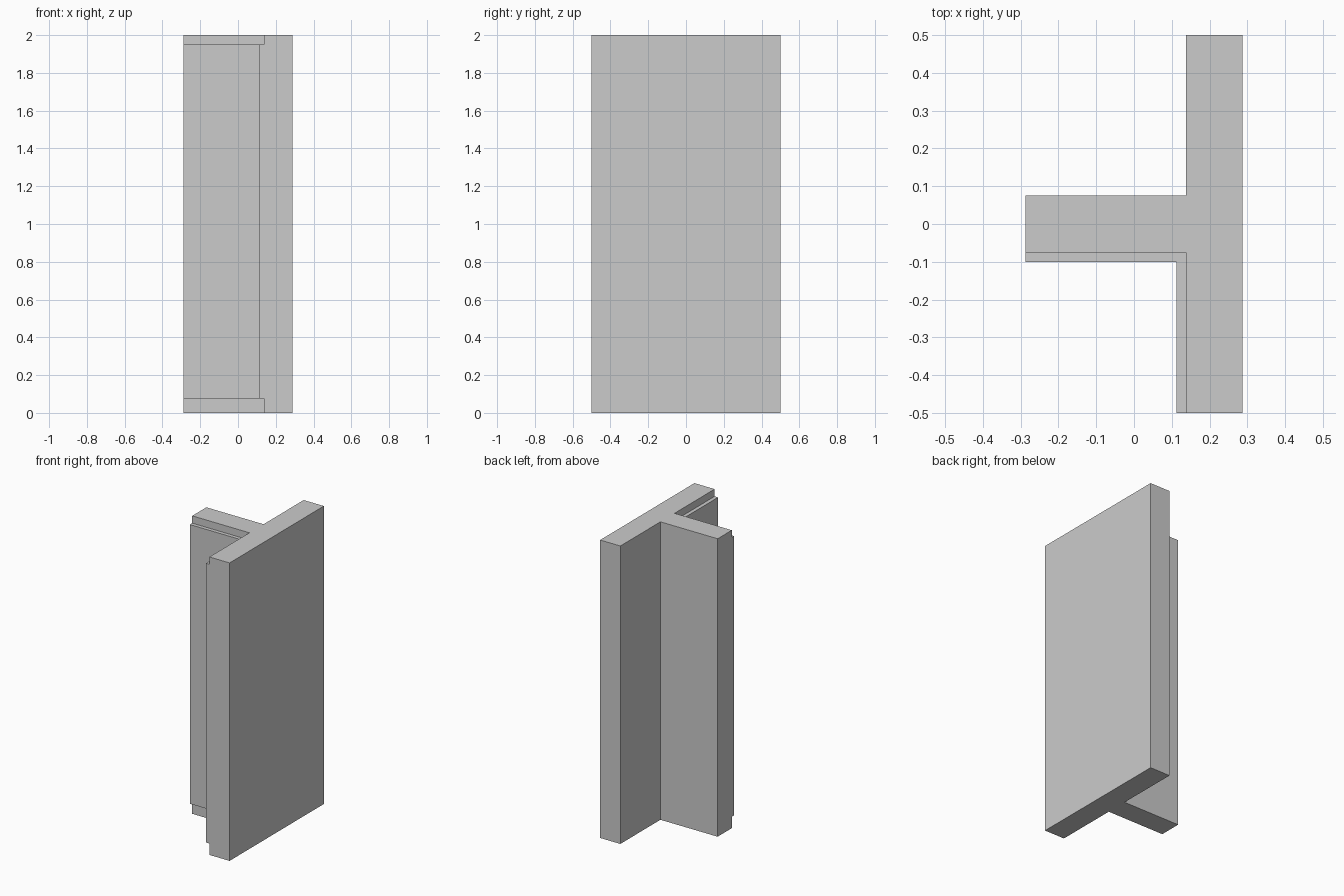
import bpy
import bmesh

if "Cube" in bpy.data.objects:
    bpy.data.objects.remove(bpy.data.objects["Cube"])


def prism(name, profile, z0, z1):
    """Extrude an XY outline from z0 to z1."""
    bm = bmesh.new()
    face = bm.faces.new([bm.verts.new((x, y, z0)) for x, y in profile])
    top = bmesh.ops.extrude_face_region(bm, geom=[face])["geom"]
    verts = [v for v in top if isinstance(v, bmesh.types.BMVert)]
    bmesh.ops.translate(bm, verts=verts, vec=(0, 0, z1 - z0))
    bmesh.ops.recalc_face_normals(bm, faces=bm.faces)
    mesh = bpy.data.meshes.new(name)
    bm.to_mesh(mesh)
    bm.free()
    obj = bpy.data.objects.new(name, mesh)
    bpy.context.collection.objects.link(obj)
    return obj


X = 0.2875          # half width
CORE_X = 0.1375     # inner face of the long wall
HALF = 0.075        # half thickness of the branch wall
CLAD = 0.025        # thickness of the facing in the front corner

# T-shaped wall, including the thicker facing on the front inner corner
wall = prism("wall_junction", [
    (X, -0.5), (X, 0.5), (CORE_X, 0.5), (CORE_X, HALF), (-X, HALF),
    (-X, -HALF - CLAD), (CORE_X - CLAD, -HALF - CLAD), (CORE_X - CLAD, -0.5),
], 0, 2)

# L-shaped cutters trim the facing back at the base and at the top
trim = [(-0.5, -HALF), (CORE_X, -HALF), (CORE_X, -0.7),
        (0.06, -0.7), (0.06, -0.15), (-0.5, -0.15)]
for name, z0, z1 in (("base_recess_cutter", -0.1, 0.077),
                     ("top_recess_cutter", 1.951, 2.1)):
    cutter = prism(name, trim, z0, z1)
    cutter.hide_render = True
    cutter.display_type = 'WIRE'
    mod = wall.modifiers.new(name, 'BOOLEAN')
    mod.operation = 'DIFFERENCE'
    mod.solver = 'EXACT'
    mod.object = cutter

# Apply the cuts and discard the cutters
bpy.context.view_layer.objects.active = wall
wall.select_set(True)
for mod in list(wall.modifiers):
    cutter = mod.object
    bpy.ops.object.modifier_apply(modifier=mod.name)
    bpy.data.objects.remove(cutter)
